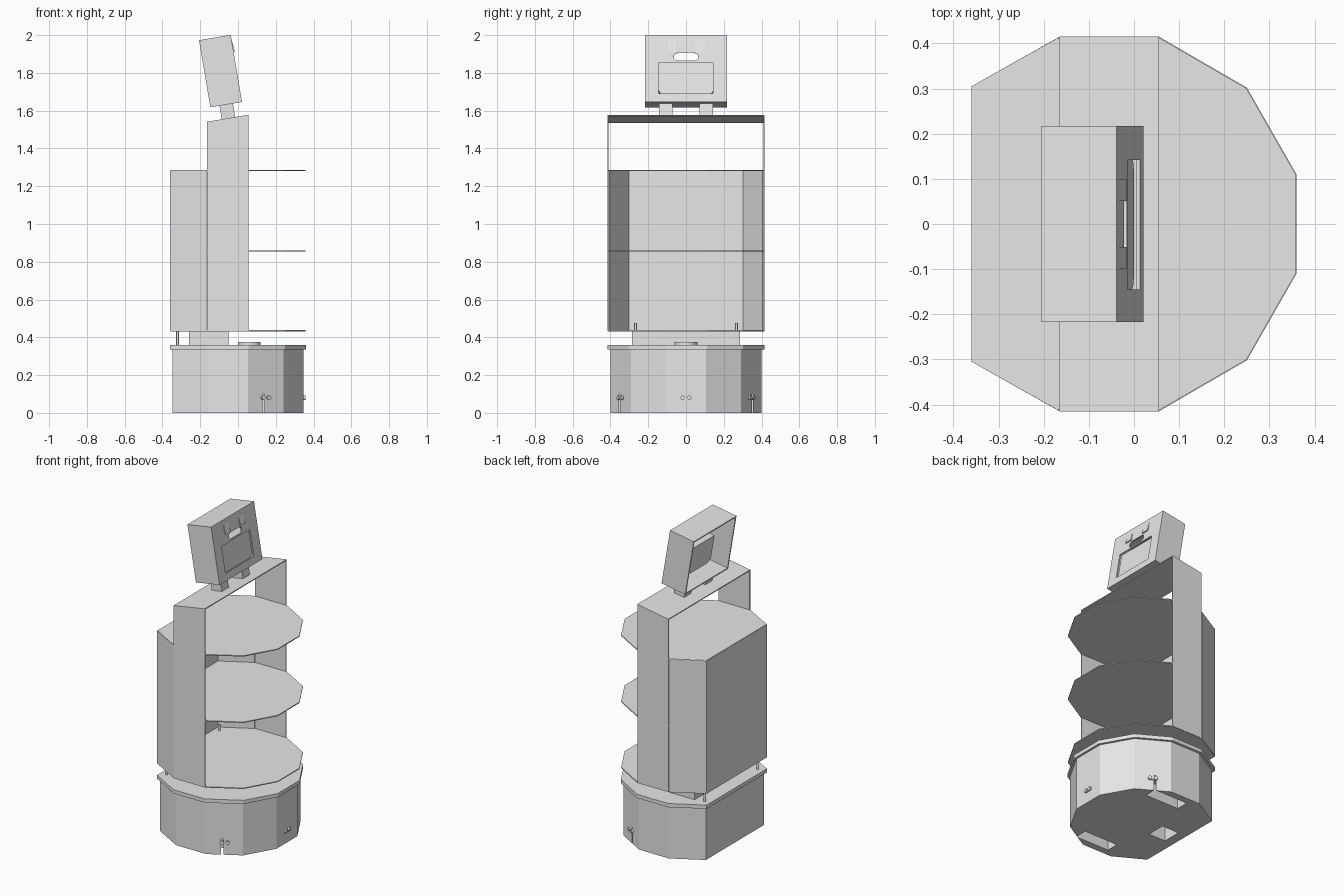
import bpy, bmesh, math
from mathutils import Matrix, Vector

cube = bpy.data.objects.get("Cube")
if cube:
    bpy.data.objects.remove(cube, do_unlink=True)

grey = bpy.data.materials.new("light grey")
grey.use_nodes = True
grey.diffuse_color = (0.8, 0.8, 0.8, 1)
grey.node_tree.nodes["Principled BSDF"].inputs["Base Color"].default_value = (0.8, 0.8, 0.8, 1)


def finish(name, bm, matrix=None):
    """Turn a bmesh into a grey object."""
    if matrix:
        bm.transform(matrix)
    bmesh.ops.recalc_face_normals(bm, faces=bm.faces)
    mesh = bpy.data.meshes.new(name)
    bm.to_mesh(mesh)
    bm.free()
    mesh.materials.append(grey)
    obj = bpy.data.objects.new(name, mesh)
    bpy.context.collection.objects.link(obj)
    return obj


def extrude(name, points, start, end, axis="z", matrix=None):
    """Extrude a flat profile: (x, y) along z, (x, z) along y, or (y, z) along x."""
    place = {"z": lambda a, b, c: (a, b, c),
             "y": lambda a, b, c: (a, c, b),
             "x": lambda a, b, c: (c, a, b)}[axis]
    bm = bmesh.new()
    face = bm.faces.new([bm.verts.new(place(a, b, start)) for a, b in points])
    new = bmesh.ops.extrude_face_region(bm, geom=[face], use_keep_orig=True)["geom"]
    shift = Vector(place(0, 0, end - start))
    bmesh.ops.translate(bm, vec=shift, verts=[v for v in new if isinstance(v, bmesh.types.BMVert)])
    return finish(name, bm, matrix)


def box(name, x, y, z, matrix=None):
    return extrude(name, [(x[0], y[0]), (x[1], y[0]), (x[1], y[1]), (x[0], y[1])],
                   z[0], z[1], "z", matrix)


def cylinder(name, radius, depth, matrix, sides=24):
    bm = bmesh.new()
    bmesh.ops.create_cone(bm, cap_ends=True, segments=sides, radius1=radius,
                          radius2=radius, depth=depth)
    obj = finish(name, bm, matrix)
    for face in obj.data.polygons:
        face.use_smooth = len(face.vertices) == 4
    return obj


def cut(obj, cutters):
    """Subtract the cutters, bake the result and drop them."""
    for c in cutters:
        c.hide_render = True
        mod = obj.modifiers.new("cut", "BOOLEAN")
        mod.operation, mod.solver, mod.object = "DIFFERENCE", "EXACT", c
    graph = bpy.context.evaluated_depsgraph_get()
    mesh = bpy.data.meshes.new_from_object(obj.evaluated_get(graph))
    obj.modifiers.clear()
    obj.data = mesh
    for c in cutters:
        bpy.data.objects.remove(c, do_unlink=True)


def scaled(points, factor):
    return [(x * factor, y * factor) for x, y in points]


# Shared ten-sided outline
half = [(-0.36, 0.305), (-0.165, 0.415), (0.055, 0.415), (0.25, 0.302), (0.36, 0.11)]
outline = half + [(x, -y) for x, y in reversed(half)]

# Base with wheel and caster pockets underneath
base = extrude("base", scaled(outline, 0.962), 0, 0.336)
pockets = [box("wheel_pocket", (-0.1, 0.14), (s * 0.315 - 0.04, s * 0.315 + 0.04), (-0.1, 0.1))
           for s in (-1, 1)]
pockets.append(box("caster_pocket", (-0.285, -0.165), (-0.06, 0.06), (-0.1, 0.1)))
cut(base, pockets)
extrude("base_rim", outline, 0.336, 0.36)
cylinder("scanner_disc", 0.06, 0.016, Matrix.Translation((0.06, 0, 0.368)), 32)

# Paired distance sensors round the front of the base
for x, y, angle in ((0.347, 0, 0), (0.147, 0.345, 60), (0.147, -0.345, -60)):
    place = Matrix.Translation((x, y, 0.08)) @ Matrix.Rotation(math.radians(angle), 4, "Z")
    for s in (-1, 1):
        cylinder("sensor", 0.012, 0.016,
                 place @ Matrix.Translation((0.002, s * 0.017, 0)) @ Matrix.Rotation(math.pi / 2, 4, "Y"), 16)
    box("sensor_bridge", (-0.004, 0.004), (-0.017, 0.017), (-0.011, -0.004), place)

# Pedestal and rear posts carrying the body
box("pedestal", (-0.26, -0.05), (-0.285, 0.285), (0.36, 0.435))
for s in (-1, 1):
    cylinder("rear_post", 0.007, 0.115, Matrix.Translation((-0.32, s * 0.267, 0.4175)), 12)

# Three thin trays
for z in (0.438, 0.861, 1.286):
    extrude("tray", scaled(outline, 0.996), z - 0.006, z)

# Wrap-around back panel
wall = [(-0.168, 0.413), (-0.36, 0.305), (-0.36, -0.305), (-0.168, -0.413)]
inner = [(-0.168, 0.406), (-0.353, 0.301), (-0.353, -0.301), (-0.168, -0.406)]
extrude("back_panel", wall + inner[::-1], 0.434, 1.284)

# Arch with a sloping top
side = [(-0.165, 0.434), (0.055, 0.434), (0.055, 1.578), (-0.165, 1.541)]
top = [(-0.165, 1.535), (0.055, 1.572), (0.055, 1.578), (-0.165, 1.541)]
for s in (-1, 1):
    extrude("arch_side", side, s * 0.409, s * 0.415, "y")
extrude("arch_top", top, -0.409, 0.409, "y")

# Tilted head frame, facing +x and open at the back
tilt = Matrix.Translation((-0.0625, 0, 1.632)) @ Matrix.Rotation(math.radians(-9.6), 4, "Y")
for s in (-1, 1):
    box("head_leg", (-0.036, 0.036), (s * 0.107 - 0.035, s * 0.107 + 0.035), (-0.076, 0.002), tilt)
head = box("head", (-0.085, 0.085), (-0.217, 0.217), (0, 0.36), tilt)
slot = []
for centre, start in ((0.045, -90), (-0.045, 90)):
    for i in range(9):
        a = math.radians(start + i * 22.5)
        slot.append((centre + 0.02 * math.cos(a), 0.243 + 0.02 * math.sin(a)))
cut(head, [box("cavity", (-0.2, 0.077), (-0.209, 0.209), (0.008, 0.352), tilt),
           box("screen_opening", (0.06, 0.2), (-0.145, 0.142), (0.046, 0.213), tilt),
           extrude("slot_opening", slot, 0.06, 0.2, "x", tilt)])

# Screen unit set behind the face, with rounded lower corners at the back
rounded = [(-0.148, 0.216), (-0.148, 0.072), (-0.138, 0.05), (-0.116, 0.04),
           (0.116, 0.04), (0.138, 0.05), (0.148, 0.072), (0.148, 0.216)]
extrude("screen_unit", rounded, 0.0, 0.07, "x", tilt)

# Small brow plates hinged out from the face
for s in (-1, 1):
    brow = tilt @ Matrix.Translation((0.083, s * 0.075, 0.33)) @ Matrix.Rotation(math.radians(-6), 4, "Y")
    box("brow", (-0.003, 0.003), (-0.024, 0.024), (-0.06, 0), brow)
